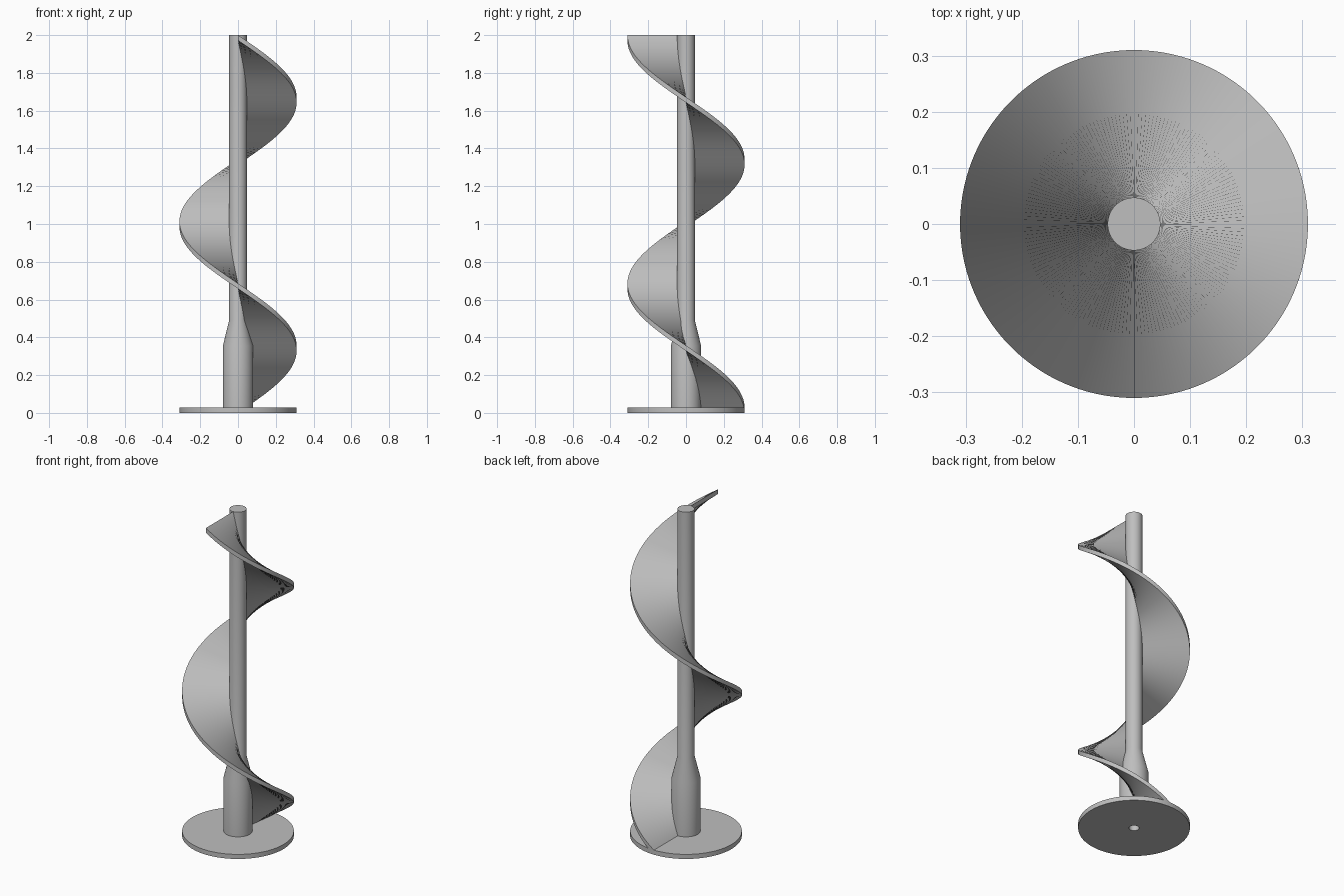
import bpy, bmesh, math

HEIGHT = 2.0
RADIUS = 0.31
SHAFT_R = 0.047
PLATE = 0.028      # thickness of base disc and blade
TURNS = 1.5

cube = bpy.data.objects.get("Cube")
if cube:
    bpy.data.objects.remove(cube, do_unlink=True)

grey = bpy.data.materials.new("plain grey")
grey.use_nodes = True
colour = (0.52, 0.52, 0.52, 1)
grey.diffuse_color = colour
grey.node_tree.nodes["Principled BSDF"].inputs["Base Color"].default_value = colour


def finish(name, bm):
    bmesh.ops.recalc_face_normals(bm, faces=bm.faces)
    mesh = bpy.data.meshes.new(name)
    bm.to_mesh(mesh)
    bm.free()
    mesh.materials.append(grey)
    obj = bpy.data.objects.new(name, mesh)
    bpy.context.collection.objects.link(obj)
    bpy.ops.object.select_all(action='DESELECT')
    obj.select_set(True)
    bpy.context.view_layer.objects.active = obj
    bpy.ops.object.shade_smooth_by_angle(angle=math.radians(15))
    return obj


def lathe(name, profile, steps=96):
    """Spin an (r, z) profile around the z axis."""
    bm = bmesh.new()
    verts = [bm.verts.new((r, 0, z)) for r, z in profile]
    edges = [bm.edges.new(pair) for pair in zip(verts, verts[1:])]
    bmesh.ops.spin(bm, geom=verts + edges, cent=(0, 0, 0), axis=(0, 0, 1),
                   angle=math.tau, steps=steps)
    bmesh.ops.remove_doubles(bm, verts=bm.verts, dist=1e-5)
    return finish(name, bm)


# Base disc with a centre hole
HOLE = 0.028
lathe("base_disc", [(HOLE, 0), (RADIUS, 0), (RADIUS, PLATE),
                    (HOLE, PLATE), (HOLE, 0)])

# Shaft with a thick tapered collar and a socket bored from below
lathe("shaft", [(0, 0.3), (HOLE, 0.3), (HOLE, PLATE), (0.08, PLATE),
                (0.08, 0.355), (SHAFT_R, 0.49), (SHAFT_R, HEIGHT), (0, HEIGHT)])

# Helical blade: an upright thin section swept around the shaft
bm = bmesh.new()
STEPS = 270
inner = SHAFT_R - 0.01
section = [(inner, 0), (RADIUS, 0), (RADIUS, PLATE), (inner, PLATE)]
rings = []
for i in range(STEPS + 1):
    t = i / STEPS
    a = math.pi / 2 - math.tau * TURNS * t
    lift = (HEIGHT - PLATE) * t
    rings.append([bm.verts.new((r * math.cos(a), r * math.sin(a), z + lift))
                  for r, z in section])
for low, high in zip(rings, rings[1:]):
    for k in range(4):
        n = (k + 1) % 4
        bm.faces.new((low[k], low[n], high[n], high[k]))
bm.faces.new(rings[0])
bm.faces.new(rings[-1])
finish("helical_blade", bm)
